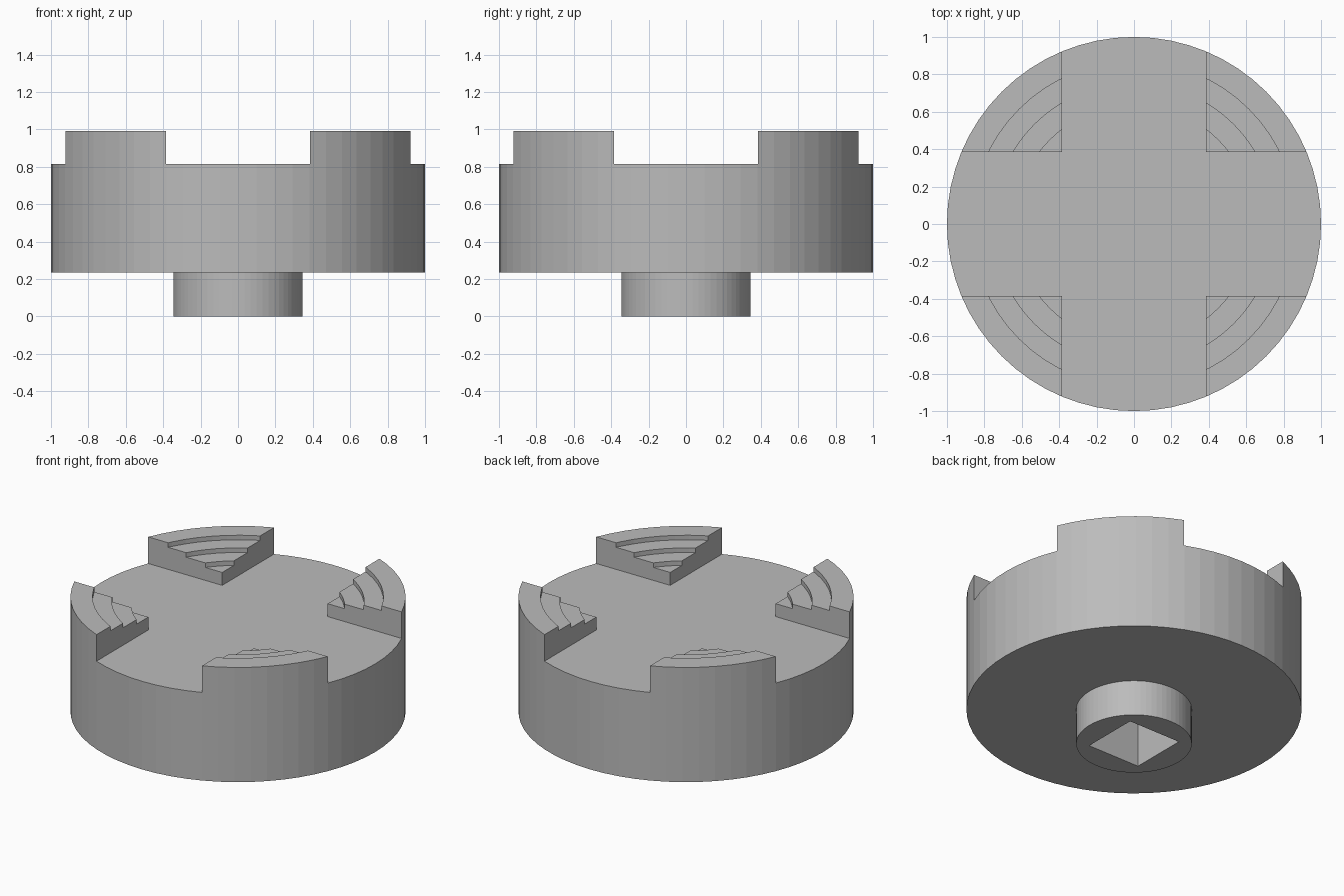
import bpy
import bmesh
import math

cube = bpy.data.objects.get("Cube")
if cube:
    bpy.data.objects.remove(cube)

SEGMENTS = 64
SLOT = 0.384      # half width of the cross-shaped slot
SOCKET = 0.19     # half width of the square drive socket
FLOOR = 0.815     # slot floor height

grey = bpy.data.materials.new("plain grey")
grey.use_nodes = True
grey.diffuse_color = (0.5, 0.5, 0.5, 1)
grey.node_tree.nodes["Principled BSDF"].inputs["Base Color"].default_value = (0.5, 0.5, 0.5, 1)


def make_object(name, bm):
    bmesh.ops.recalc_face_normals(bm, faces=bm.faces)
    mesh = bpy.data.meshes.new(name)
    bm.to_mesh(mesh)
    bm.free()
    mesh.materials.append(grey)
    obj = bpy.data.objects.new(name, mesh)
    bpy.context.collection.objects.link(obj)
    return obj


def lathe(name, profile):
    """Revolve a closed (radius, z) profile whose ends lie on the axis."""
    bm = bmesh.new()
    verts = [bm.verts.new((r, 0, z)) for r, z in profile]
    edges = [bm.edges.new(pair) for pair in zip(verts, verts[1:])]
    bmesh.ops.spin(bm, geom=verts + edges, cent=(0, 0, 0), axis=(0, 0, 1),
                   angle=math.tau, steps=SEGMENTS, use_duplicate=False)
    bmesh.ops.remove_doubles(bm, verts=bm.verts, dist=0.0001)
    return make_object(name, bm)


def prism(name, outline, bottom, top):
    """Extrude a flat outline between two heights."""
    bm = bmesh.new()
    face = bm.faces.new([bm.verts.new((x, y, bottom)) for x, y in outline])
    new = bmesh.ops.extrude_face_region(bm, geom=[face])["geom"]
    bmesh.ops.translate(bm, vec=(0, 0, top - bottom),
                        verts=[v for v in new if isinstance(v, bmesh.types.BMVert)])
    return make_object(name, bm)


def cut(target, cutter):
    mod = target.modifiers.new("cut", "BOOLEAN")
    mod.operation = "DIFFERENCE"
    mod.solver = "EXACT"
    mod.object = cutter
    bpy.context.view_layer.objects.active = target
    bpy.ops.object.modifier_apply(modifier=mod.name)
    bpy.data.objects.remove(cutter)


# Turned body: hub below, disc, and rings stepping down toward the axis
profile = [(0, 0), (0.345, 0), (0.345, 0.235), (1, 0.235), (1, 0.99)]
height = 0.99
for radius in (0.868, 0.753, 0.636):
    profile.append((radius, height))
    height -= 0.03
    profile.append((radius, height))
profile.append((0, height))
body = lathe("stepped_jaw_body", profile)

# Cross slot leaves four stepped corner jaws standing
cross = []
for i in range(4):
    c, s = round(math.cos(i * math.pi / 2)), round(math.sin(i * math.pi / 2))
    for x, y in ((1.2, -SLOT), (1.2, SLOT), (SLOT, SLOT)):
        cross.append((c * x - s * y, s * x + c * y))
cut(body, prism("cross_cutter", cross, FLOOR, 1.2))

# Square drive socket in the underside of the hub
square = [(-SOCKET, -SOCKET), (SOCKET, -SOCKET), (SOCKET, SOCKET), (-SOCKET, SOCKET)]
cut(body, prism("socket_cutter", square, -0.1, 0.4))
